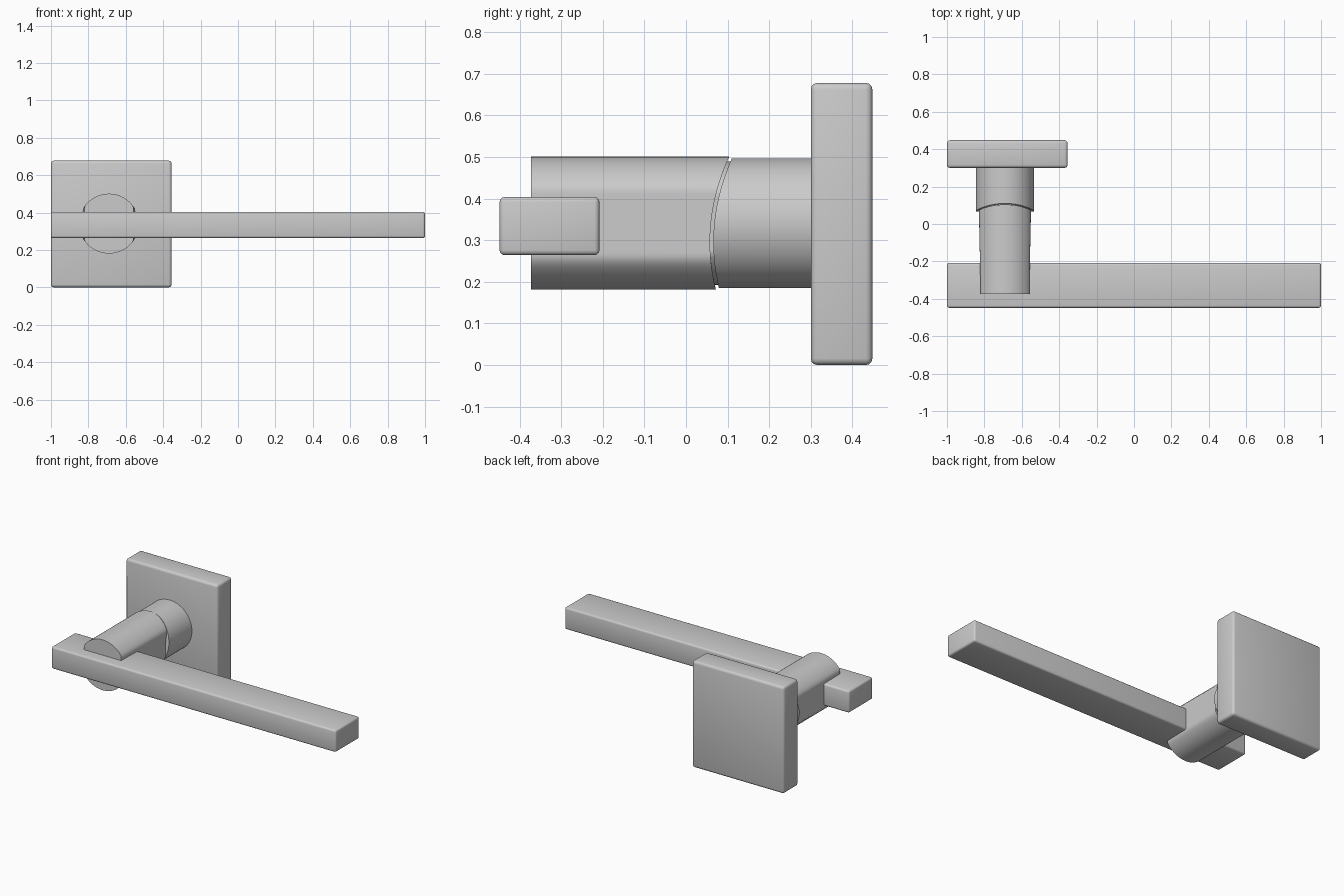
import bpy, bmesh, math

cube = bpy.data.objects.get("Cube")
if cube:
    bpy.data.objects.remove(cube, do_unlink=True)

# Single satin metal colour
metal = bpy.data.materials.new("satin_grey_metal")
metal.use_nodes = True
grey = (0.6, 0.6, 0.6, 1)
metal.diffuse_color = grey
metal.node_tree.nodes["Principled BSDF"].inputs["Base Color"].default_value = grey

AXIS_X, AXIS_Z = -0.69, 0.341   # spindle axis, running along y
SEGMENTS = 96


def finish(name, bm):
    bmesh.ops.recalc_face_normals(bm, faces=bm.faces)
    mesh = bpy.data.meshes.new(name)
    bm.to_mesh(mesh)
    bm.free()
    obj = bpy.data.objects.new(name, mesh)
    bpy.context.collection.objects.link(obj)
    mesh.materials.append(metal)
    bpy.ops.object.select_all(action='DESELECT')
    obj.select_set(True)
    bpy.context.view_layer.objects.active = obj
    bpy.ops.object.shade_smooth_by_angle(angle=math.radians(35))
    return obj


def rounded_box(name, low, high, radius):
    bm = bmesh.new()
    bmesh.ops.create_cube(bm, size=1)
    for v in bm.verts:
        v.co = [(a + b) / 2 + c * (b - a) for a, b, c in zip(low, high, v.co)]
    bmesh.ops.bevel(bm, geom=bm.edges[:], offset=radius, segments=3,
                    profile=0.5, affect='EDGES')
    return finish(name, bm)


def joint(t):
    """Saddle-shaped seam between stem and collar; t is height in radii."""
    return 0.068 + 0.028 * t * t + 0.016 * t


def loft(name, rings):
    """Each ring is (radius, half width limit, y or function of height)."""
    bm = bmesh.new()
    loops = []
    for radius, limit, y in rings:
        loop = []
        for i in range(SEGMENTS):
            a = math.tau * i / SEGMENTS
            x = max(-limit, min(limit, radius * math.cos(a)))
            z = radius * math.sin(a)
            depth = y(z / 0.16) if callable(y) else y
            loop.append(bm.verts.new((AXIS_X + x, depth, AXIS_Z + z)))
        loops.append(loop)
    for a, b in zip(loops, loops[1:]):
        for i in range(SEGMENTS):
            j = (i + 1) % SEGMENTS
            bm.faces.new((a[i], a[j], b[j], b[i]))
    for end, loop in ((rings[0], loops[0]), (rings[-1], loops[-1])):
        if not callable(end[2]):
            bm.faces.new(loop)
    return finish(name, bm)


# Square wall plate and straight lever bar
rounded_box("wall_plate", (-1, 0.3, 0), (-0.355, 0.448, 0.678), 0.016)
rounded_box("lever_bar", (-1, -0.448, 0.264), (1, -0.208, 0.404), 0.012)

# Stem with flattened sides, stepping in to a neck behind the seam
seam = lambda t: joint(t) - 0.008
loft("stem", [(0.16, 0.13, -0.373), (0.16, 0.139, seam),
              (0.148, 0.128, seam), (0.148, 0.128, 0.2)])

# Round collar with a saddle-shaped front face
loft("collar", [(0.116, 1, joint), (0.156, 1, joint), (0.156, 1, 0.31)])
